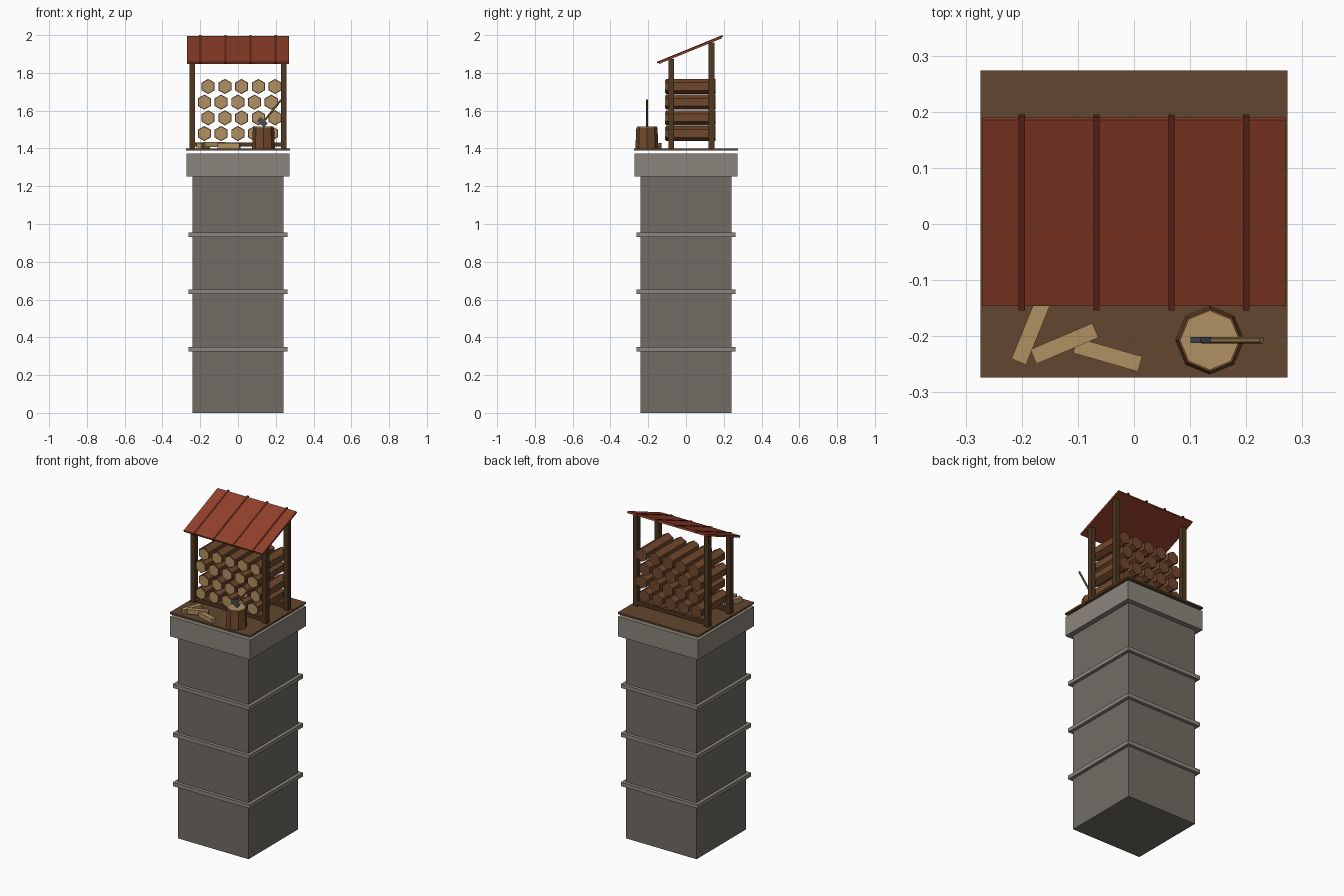
import bpy, math
from mathutils import Vector, Matrix

if "Cube" in bpy.data.objects:
    bpy.data.objects.remove(bpy.data.objects["Cube"])


def material(name, rgb):
    m = bpy.data.materials.new(name)
    m.diffuse_color = (*[(c / 255) ** 2.2 for c in rgb], 1)
    m.use_nodes = True
    m.node_tree.nodes["Principled BSDF"].inputs["Base Color"].default_value = m.diffuse_color
    return m


STONE = material("stone", (112, 108, 100))
TRIM = material("pale_stone", (138, 133, 124))
PLANK = material("plank", (98, 72, 50))
POST = material("dark_wood", (80, 58, 38))
BARK = material("bark", (112, 74, 48))
CUT = material("cut_wood", (176, 144, 98))
ROOF = material("roof_red", (143, 66, 46))
RIB = material("roof_rib", (105, 46, 34))
STEEL = material("steel", (72, 78, 88))
HANDLE = material("handle_wood", (140, 112, 70))


def box(name, loc, size, mat, rot=(0, 0, 0)):
    bpy.ops.mesh.primitive_cube_add(size=1, location=loc, rotation=rot)
    o = bpy.context.object
    o.name = name
    o.scale = size
    o.data.materials.append(mat)
    return o


def prism(name, sides, r1, r2, depth, loc, mat, rot=(0, 0, 0)):
    bpy.ops.mesh.primitive_cone_add(vertices=sides, radius1=r1, radius2=r2,
                                    depth=depth, location=loc, rotation=rot)
    o = bpy.context.object
    o.name = name
    o.data.materials.append(mat)
    return o


# Stone tower with bands and cap
box("tower_shaft", (0, 0, 0.6275), (0.484, 0.484, 1.255), STONE)
for z in (0.337, 0.642, 0.944):
    box("tower_band", (0, 0, z), (0.524, 0.524, 0.024), TRIM)
box("tower_cap", (0, 0, 1.313), (0.546, 0.546, 0.122), TRIM)

# Timber floor, floating slightly above the cap
box("floor", (0, 0, 1.395), (0.548, 0.548, 0.011), PLANK)

# Posts and bottom rails
for y, top in ((-0.078, 1.873), (0.135, 1.962)):
    for x in (-0.243, 0.243):
        box("post", (x, y, (1.4 + top) / 2), (0.03, 0.03, top - 1.4), POST)
    box("bottom_rail", (0, y, 1.421), (0.47, 0.022, 0.022), POST)

# Sloping roof with ribs
tilt = math.atan2(0.14, 0.343)
centre = Vector((0, 0.022, 1.921))
up = Vector((0, -math.sin(tilt), math.cos(tilt)))
box("roof", centre, (0.54, 0.358, 0.012), ROOF, (tilt, 0, 0))
for x in (-0.2, -0.067, 0.067, 0.2):
    box("roof_rib", centre + up * 0.004 + Vector((x, 0, 0)),
        (0.011, 0.374, 0.009), RIB, (tilt, 0, 0))

# Stacked hexagonal logs with pale front ends
for row in range(4):
    z = 1.479 + 0.083 * row
    for col in range(5):
        x = -0.178 + 0.0885 * col + 0.02 * (row % 2)
        rot = (math.pi / 2, 0, 0)
        prism("log", 6, 0.04, 0.04, 0.262, (x, 0.024, z), BARK, rot)
        prism("log_end", 6, 0.034, 0.034, 0.004, (x, -0.108, z), CUT, rot)

# Chopping block
prism("chopping_block", 8, 0.061, 0.056, 0.112, (0.135, -0.207, 1.456), BARK)
prism("block_top", 8, 0.053, 0.053, 0.006, (0.135, -0.207, 1.514), CUT)

# Axe leaning out of the block
a, b = Vector((0.122, -0.207, 1.525)), Vector((0.228, -0.207, 1.657))
lean = math.atan2(b.x - a.x, b.z - a.z)
prism("axe_handle", 6, 0.006, 0.006, (b - a).length, (a + b) / 2, HANDLE, (0, lean, 0))
box("axe_head", (0.129, -0.207, 1.539), (0.05, 0.011, 0.028), STEEL, (0, lean, 0))

# Split firewood pieces
for x, y, ang, z in ((-0.183, -0.19, 68, 1.414), (-0.124, -0.213, 23, 1.421),
                     (-0.047, -0.233, -16, 1.414)):
    box("split_log", (x, y, z), (0.12, 0.028, 0.028), CUT, (0, 0, math.radians(ang)))
